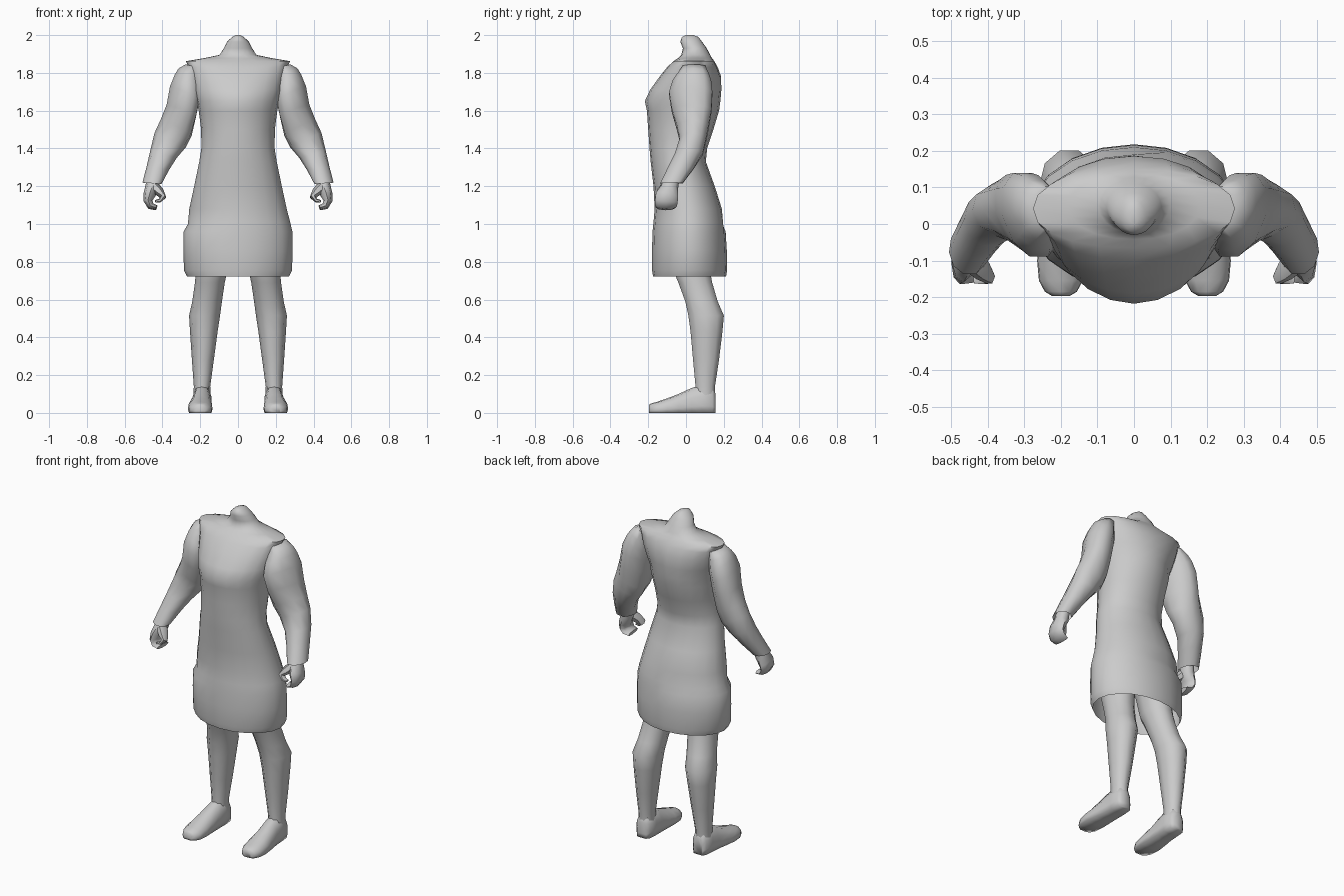
import bpy, bmesh, math
from mathutils import Vector

grey = bpy.data.materials.new("light grey")
grey.diffuse_color = (0.6, 0.6, 0.6, 1)


def spow(v, p):
    return math.copysign(abs(v) ** p, v)


def finish(name, bm, angle=50):
    bmesh.ops.recalc_face_normals(bm, faces=bm.faces)
    me = bpy.data.meshes.new(name)
    bm.to_mesh(me)
    bm.free()
    ob = bpy.data.objects.new(name, me)
    bpy.context.collection.objects.link(ob)
    me.materials.append(grey)
    bpy.ops.object.select_all(action='DESELECT')
    ob.select_set(True)
    bpy.context.view_layer.objects.active = ob
    bpy.ops.object.shade_smooth_by_angle(angle=math.radians(angle))
    return ob


def loft(name, rings, start=True, end=True, angle=60):
    """Skin a list of point rings, optionally closing either end."""
    bm = bmesh.new()
    vs = [[bm.verts.new(p) for p in r] for r in rings]
    n = len(vs[0])
    for a, b in zip(vs, vs[1:]):
        for i in range(n):
            j = (i + 1) % n
            bm.faces.new((a[i], a[j], b[j], b[i]))
    if start:
        bm.faces.new(vs[0])
    if end:
        bm.faces.new(vs[-1])
    return finish(name, bm, angle)


def flat_ring(x0, x1, y0, y1, z, e=2.0, n=12, tilt=0.0, skew=0.0):
    """Superellipse between the given limits, tilted in x and skewed in y."""
    pts = []
    for i in range(n):
        t = 2 * math.pi * i / n
        dx = spow(math.cos(t), 2 / e) * (x1 - x0) / 2
        dy = spow(math.sin(t), 2 / e) * (y1 - y0) / 2
        pts.append(Vector(((x0 + x1) / 2 + dx + skew * dy, (y0 + y1) / 2 + dy, z + tilt * dx)))
    return pts


def tube(name, path, n=8):
    """Tube along points (x, y, z, in-plane radius, depth radius along y)."""
    rings = []
    P = [Vector(p[:3]) for p in path]
    for i, p in enumerate(path):
        d = (P[min(i + 1, len(P) - 1)] - P[max(i - 1, 0)]).normalized()
        u = d.cross(Vector((0, 1, 0))).normalized()
        v = u.cross(d)
        rings.append([P[i] + u * p[3] * math.cos(a) + v * p[4] * math.sin(a)
                      for a in (2 * math.pi * k / n for k in range(n))])
    return loft(name, rings)


def mirrored(ob):
    other = ob.copy()
    other.data = ob.data.copy()
    other.name = ob.name.replace("right", "left")
    bpy.context.collection.objects.link(other)
    for v in other.data.vertices:
        v.co.x *= -1
    other.data.flip_normals()


# Coat and neck: z, half width, front y, back y, squareness
body = [(0.722, .27, -.174, .212, 2.0), (0.755, .286, -.18, .218, 2.0),
        (0.86, .289, -.18, .216, 2.0), (0.96, .288, -.177, .21, 2.0),
        (1.01, .276, -.172, .205, 2.0), (1.08, .258, -.166, .19, 2.0),
        (1.20, .232, -.172, .152, 2.0), (1.33, .205, -.187, .105, 2.0),
        (1.40, .194, -.193, .112, 2.0), (1.50, .195, -.2, .145, 2.0),
        (1.60, .208, -.207, .175, 2.0), (1.65, .22, -.218, .182, 1.9),
        (1.71, .236, -.19, .187, 2.0), (1.78, .25, -.14, .186, 2.1),
        (1.83, .262, -.1, .168, 2.2), (1.862, .276, -.066, .15, 2.2),
        (1.878, .18, -.042, .138, 2.1), (1.895, .098, -.025, .128, 2.0),
        (1.93, .075, -.016, .11, 2.0), (1.965, .058, -.03, .085, 2.0),
        (1.99, .031, -.022, .066, 2.0), (2.0, .012, .0, .04, 2.0)]
rings = [flat_ring(-w, w, f, b, z, e, 20) for z, w, f, b, e in body]
# Pinched fold around one hip
for p in rings[4]:
    if p.x < -0.1 or (p.x < 0.05 and p.y > 0):
        p.x *= 0.96
        p.y *= 0.94
        p.z -= 0.01
loft("coat_and_neck", rings, start=False)

# Sleeves: inner x, outer x, front y, back y, z, tilt, skew
sleeve = [(.2, .278, -.02, .105, 1.835, .25, .05), (.2, .315, -.045, .122, 1.795, .5, .1),
          (.2, .335, -.075, .138, 1.75, .6, .15), (.205, .36, -.095, .145, 1.69, .5, .2),
          (.222, .378, -.08, .14, 1.60, .4, .22), (.245, .41, -.052, .123, 1.51, .5, .2),
          (.275, .442, -.036, .11, 1.445, .45, .1), (.325, .464, -.062, .092, 1.37, .3, 0),
          (.365, .484, -.1, .045, 1.295, .15, 0), (.405, .506, -.14, -.015, 1.215, .08, .1)]
mirrored(loft("sleeve_right", [flat_ring(a, b, f, k, z, 2.1, 10, t, s)
                               for a, b, f, k, z, t, s in sleeve], end=False))

# Hands: curled fingers and a thumb
mirrored(tube("hand_right", [(.448, -.075, 1.245, .034, .04), (.452, -.085, 1.2, .038, .045),
                             (.469, -.1, 1.155, .032, .06), (.476, -.104, 1.122, .024, .06),
                             (.462, -.106, 1.095, .019, .058), (.432, -.108, 1.086, .014, .052)]))
mirrored(tube("thumb_right", [(.445, -.1, 1.2, .028, .034), (.414, -.128, 1.168, .024, .03),
                              (.396, -.143, 1.142, .016, .025), (.415, -.15, 1.124, .01, .017),
                              (.438, -.152, 1.12, .007, .012)], 6))

# Legs: inner x, outer x, front y, back y, z
leg = [(.03, .215, -.1, .12, .92), (.055, .222, -.075, .13, .76),
       (.07, .228, -.045, .143, .69), (.085, .242, -.008, .172, .59),
       (.095, .259, .008, .205, .515), (.108, .254, .02, .197, .43),
       (.128, .244, .034, .178, .28), (.147, .234, .048, .156, .14),
       (.145, .236, .045, .155, .07)]
mirrored(loft("leg_right", [flat_ring(a, b, f, k, z, 2.1, 10) for a, b, f, k, z in leg]))

# Feet: y, centre x, half width, top height
foot = [(.157, .19, .03, .1), (.14, .19, .046, .14), (.085, .19, .051, .15),
        (.03, .192, .053, .132), (-.04, .197, .06, .1), (-.1, .2, .065, .077),
        (-.155, .2, .06, .058), (-.185, .2, .044, .05), (-.197, .2, .024, .042)]
prof = [(-.92, 0), (.92, 0), (1, .25), (.95, .6), (.55, .93), (0, 1),
        (-.55, .93), (-.95, .6), (-1, .25)]
rings = [[Vector((cx + w * a, y, h * b)) for a, b in prof] for y, cx, w, h in foot]
mirrored(loft("foot_right", rings, angle=110))
